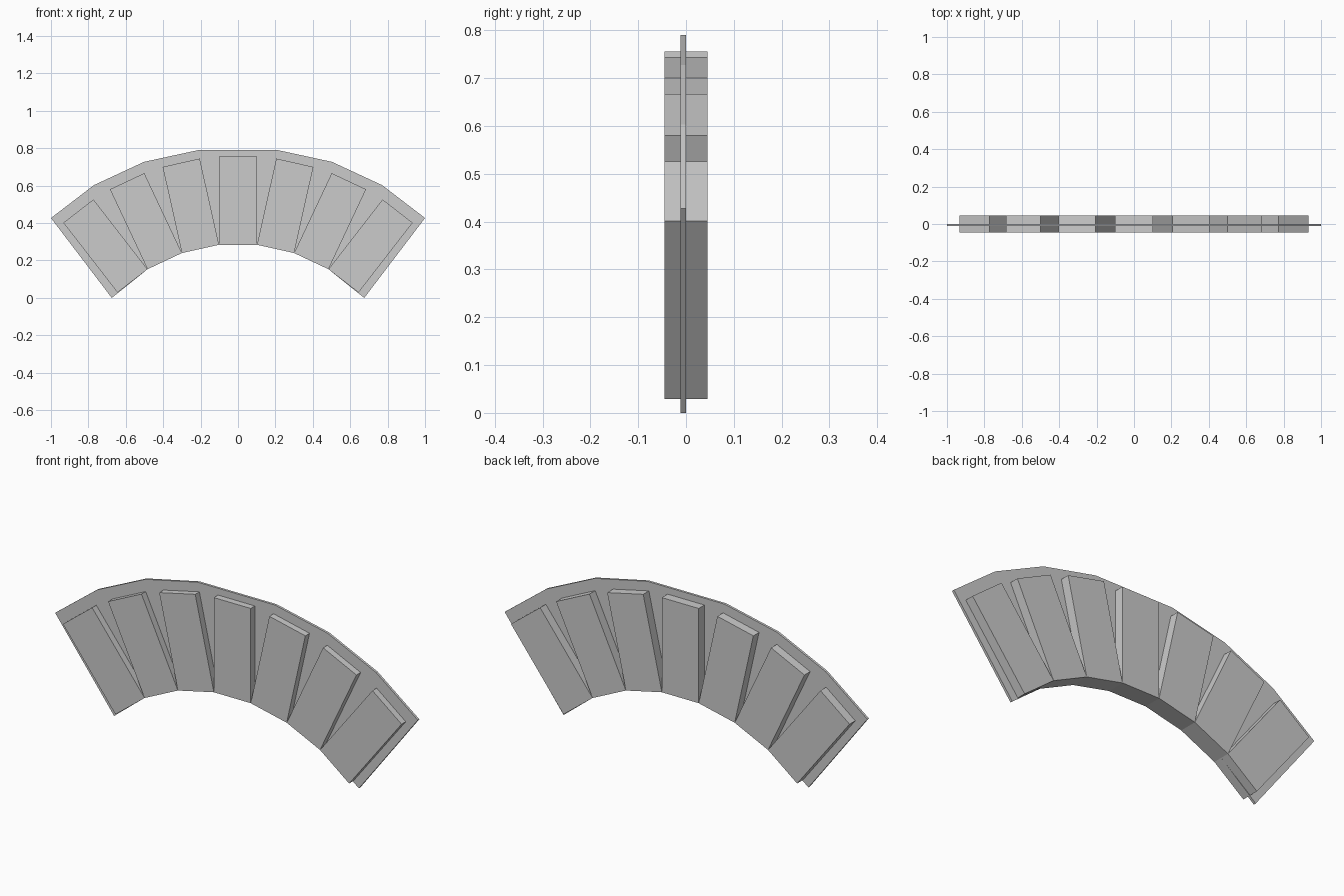
import bpy, bmesh
from math import radians, sin, cos

if "Cube" in bpy.data.objects:
    bpy.data.objects.remove(bpy.data.objects["Cube"])

STEP = radians(12.6)      # angle between neighbouring blocks
HALF = 0.1016             # half width of a block
HEIGHT = 0.472            # radial height of a block
BASE_Z = 0.284            # underside of the middle block


def prism(name, outline, y0, y1):
    """Extrude an (x, z) outline from y0 to y1."""
    bm = bmesh.new()
    face = bm.faces.new([bm.verts.new((x, y0, z)) for x, z in outline])
    new = bmesh.ops.extrude_face_region(bm, geom=[face])["geom"]
    verts = [v for v in new if isinstance(v, bmesh.types.BMVert)]
    bmesh.ops.translate(bm, verts=verts, vec=(0, y1 - y0, 0))
    bmesh.ops.recalc_face_normals(bm, faces=bm.faces)
    mesh = bpy.data.meshes.new(name)
    bm.to_mesh(mesh)
    bm.free()
    obj = bpy.data.objects.new(name, mesh)
    bpy.context.collection.objects.link(obj)
    return obj


# Arch blocks: lower corners touch in a chain, each block tilted one step more
x, z = -HALF, BASE_Z
inner = []
for i in range(4):
    c, s = cos(i * STEP), sin(i * STEP)
    x2, z2 = x + 2 * HALF * c, z - 2 * HALF * s
    block = [(x, z), (x2, z2), (x2 + HEIGHT * s, z2 + HEIGHT * c),
             (x + HEIGHT * s, z + HEIGHT * c)]
    prism(f"arch_block_right_{i}" if i else "arch_block_middle", block, -0.045, 0.045)
    if i:
        prism(f"arch_block_left_{i}", [(-px, pz) for px, pz in block], -0.045, 0.045)
    x, z = x2, z2
    inner.append((x, z))

# Thin web plate running through all the blocks
inner[-1] = (0.675, 0.0)
outer = [(0.213, 0.79), (0.503, 0.727), (0.77, 0.603), (1.0, 0.427)]
right = outer + inner[::-1]
prism("web_plate", right + [(-px, pz) for px, pz in right[::-1]], -0.012, 0.0)
